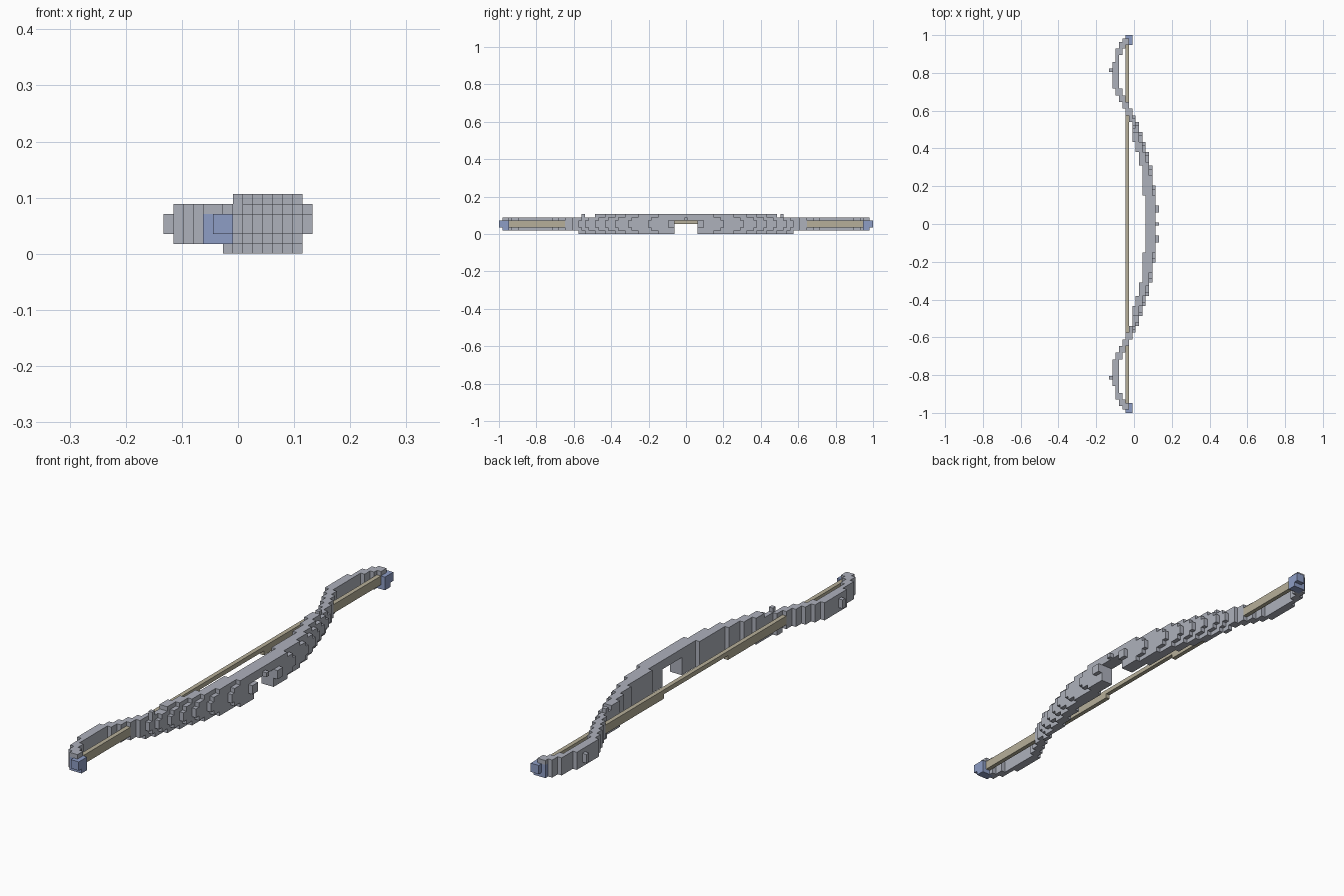
import bpy, bmesh

cube = bpy.data.objects.get("Cube")
if cube:
    bpy.data.objects.remove(cube)

ROWS = 113               # blocks along the length
S = 2 / ROWS             # block size
HALF = ROWS // 2


def material(name, rgb):
    m = bpy.data.materials.new(name)
    m.use_nodes = True
    m.diffuse_color = (*rgb, 1)
    bsdf = next(n for n in m.node_tree.nodes if n.type == 'BSDF_PRINCIPLED')
    bsdf.inputs["Base Color"].default_value = (*rgb, 1)
    return m


def block_object(name, cells, mat):
    """Build the outer skin of a set of unit blocks (column, row, layer)."""
    bm = bmesh.new()
    verts = {}

    def corner(c):
        if c not in verts:
            verts[c] = bm.verts.new(((c[0] - 7.5) * S, (c[1] - 0.5) * S, c[2] * S))
        return verts[c]

    for cell in cells:
        for axis in range(3):
            for side in (0, 1):
                nb = list(cell)
                nb[axis] += 2 * side - 1
                if tuple(nb) in cells:
                    continue
                u, v = (axis + 1) % 3, (axis + 2) % 3
                ring = []
                for a, b in ((0, 0), (1, 0), (1, 1), (0, 1)):
                    p = list(cell)
                    p[axis] += side
                    p[u] += a
                    p[v] += b
                    ring.append(corner(tuple(p)))
                bm.faces.new(ring if side else ring[::-1])
    mesh = bpy.data.meshes.new(name)
    bm.to_mesh(mesh)
    bm.free()
    mesh.materials.append(mat)
    ob = bpy.data.objects.new(name, mesh)
    bpy.context.collection.objects.link(ob)
    return ob


def mirrored(cells):
    return cells | {(x, -j, z) for x, j, z in cells}


# Plan of one limb: (last row, inner column, outer column)
PLAN = [(8, 11, 13), (11, 10, 13), (17, 10, 12), (21, 9, 11), (24, 8, 10),
        (27, 7, 9), (30, 7, 8), (32, 6, 7), (34, 5, 6), (36, 4, 5), (38, 3, 4),
        (40, 2, 3), (48, 1, 2), (50, 2, 2), (52, 2, 3), (54, 3, 4)]


def plan(j):
    return next((p[1:] for p in PLAN if j <= p[0]), PLAN[-1][1:])


# Bow stave: rounded by holding the upper and lower layers further back
stave = set()
for j in range(55):
    for z in range(6):
        edge = z in (0, 5)
        if edge and j > (32 if z == 0 else 27):
            continue
        if j <= 3 and z < 4:          # cut-out at the grip
            continue
        lo, hi = plan(j)
        if 4 <= j < 33:
            shift = 3 if edge else 1 if z in (1, 4) else 0
            hi = max(lo, min(hi, plan(j + shift)[1]))
        for x in range(lo, hi + 1):
            stave.add((x, j, z))

# Small bumps on the grip, limb bend and tip
stave |= {(14, j, z) for j in (4, 5) for z in (2, 3)}
stave |= {(14, 0, 4)} | {(0, 46, z) for z in (2, 3)}
stave |= {(x, j, 4) for x in (4, 5) for j in (54, 55)}

# Coloured tips
tips = {(x, j, z) for x in (4, 5, 6) for j in (54, 55) for z in (1, 2, 3)}
tips |= {(x, HALF, z) for x in (5, 6) for z in (2, 3)}

# String, thinner in the middle
string = {(5, j, z) for j in range(54) for z in (2, 3) if z == 3 or j > 11}

stave = mirrored(stave - tips) | {(7, 29, 5), (7, -31, 5)}
tips = mirrored(tips)
string = mirrored(string) - stave

block_object("bow_stave", stave, material("grey", (0.42, 0.44, 0.50)))
block_object("bow_tips", tips, material("blue", (0.27, 0.34, 0.56)))
block_object("bow_string", string, material("tan", (0.47, 0.43, 0.32)))
